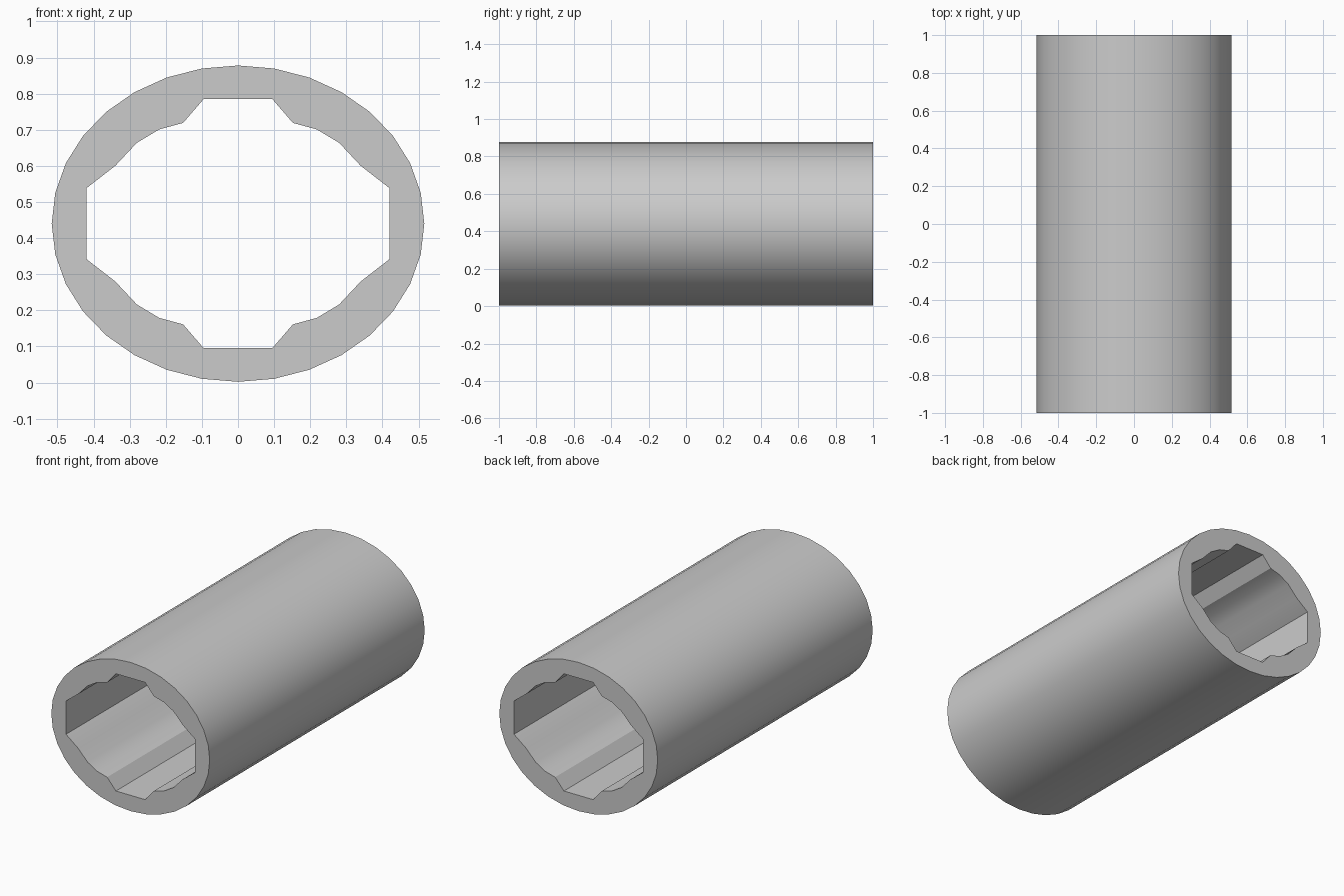
import bpy, bmesh
from math import sin, cos, pi, radians

if "Cube" in bpy.data.objects:
    bpy.data.objects.remove(bpy.data.objects["Cube"])

RX, RZ, CZ, HALF = 0.516, 0.438, 0.44, 1.0
SIDES = 32

# One quarter of the bore outline, as offsets from the tube axis
quarter = [(0.42, 0.098), (0.34, 0.16), (0.28, 0.224),
           (0.218, 0.261), (0.152, 0.279), (0.095, 0.345)]

# Mirror the quarter into a full closed outline
top = quarter + [(-x, z) for x, z in reversed(quarter)]
bore = top + [(x, -z) for x, z in reversed(top)]
outer = [(RX * cos(2 * pi * i / SIDES), RZ * sin(2 * pi * i / SIDES))
         for i in range(SIDES)]

bm = bmesh.new()


def add_loop(points):
    verts = [bm.verts.new((x, -HALF, z + CZ)) for x, z in points]
    return [bm.edges.new((verts[i - 1], v)) for i, v in enumerate(verts)]


# Front end ring, then extruded along y to form the tube
edges = add_loop(outer) + add_loop(bore)
bmesh.ops.triangle_fill(bm, edges=edges, use_beauty=True, normal=(0, -1, 0))
ext = bmesh.ops.extrude_face_region(bm, geom=bm.faces[:], use_keep_orig=True)
moved = [g for g in ext["geom"] if isinstance(g, bmesh.types.BMVert)]
bmesh.ops.translate(bm, verts=moved, vec=(0, 2 * HALF, 0))
bmesh.ops.recalc_face_normals(bm, faces=bm.faces[:])

mesh = bpy.data.meshes.new("tube")
bm.to_mesh(mesh)
bm.free()
tube = bpy.data.objects.new("tube", mesh)
bpy.context.collection.objects.link(tube)

# Smooth the outer wall, keep the bore corners and ends sharp
bpy.context.view_layer.objects.active = tube
tube.select_set(True)
bpy.ops.object.shade_smooth_by_angle(angle=radians(25))
